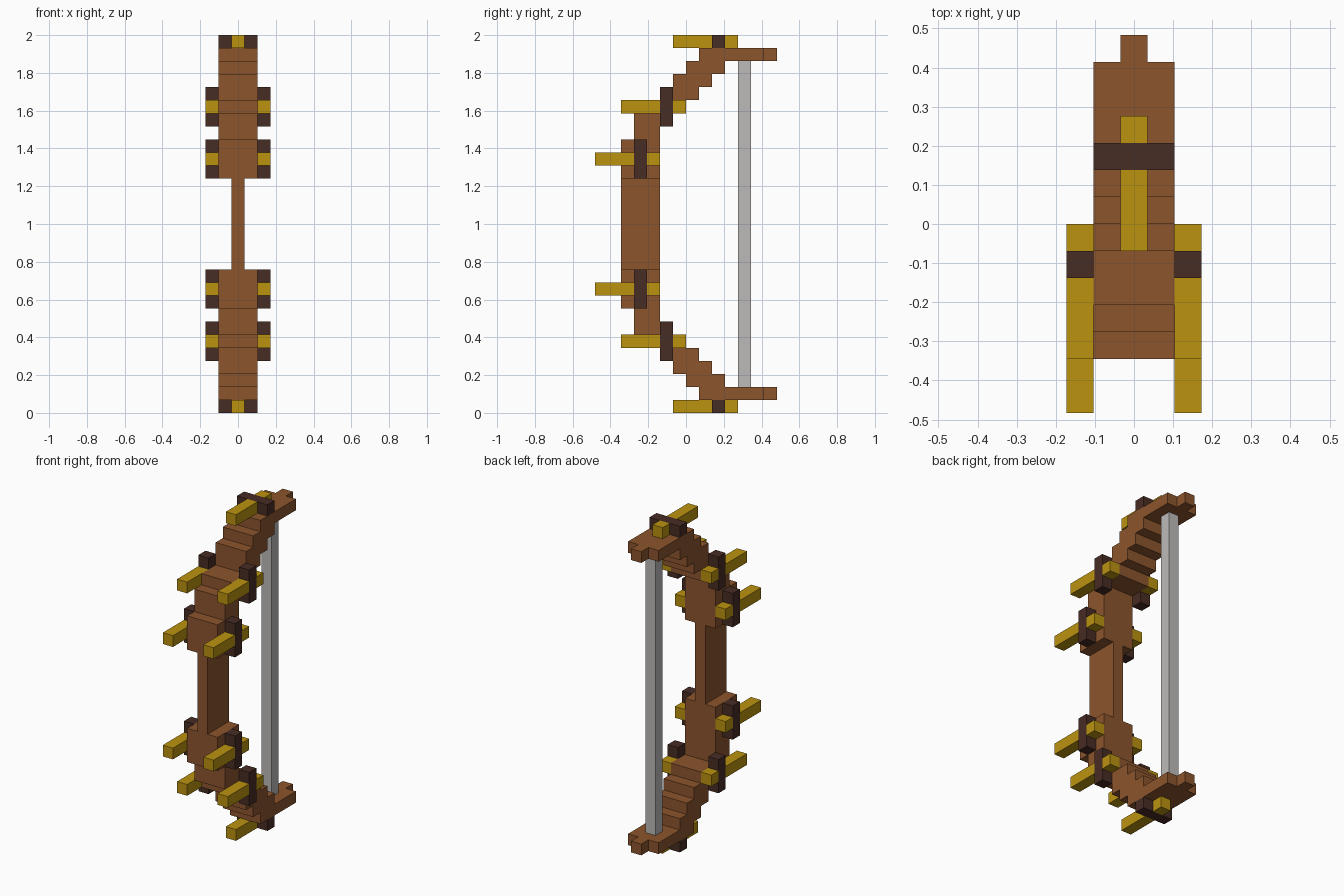
import bpy
import bmesh

cube = bpy.data.objects.get("Cube")
if cube:
    bpy.data.objects.remove(cube)

U = 2 / 29      # one block; all sizes below are in blocks
HEIGHT = 29


def material(name, rgb):
    m = bpy.data.materials.new(name)
    m.use_nodes = True
    m.diffuse_color = (*rgb, 1)
    m.node_tree.nodes["Principled BSDF"].inputs["Base Color"].default_value = (*rgb, 1)
    return m


WOOD = material("brown_wood", (0.265, 0.091, 0.026))
DARK = material("dark_brown", (0.064, 0.025, 0.018))
GOLD = material("gold", (0.50, 0.29, 0.005))
GREY = material("string_grey", (0.51, 0.50, 0.49))


def prism(name, mat, outline, x0, x1, flip=False):
    """Extrude a (y, z) outline from x0 to x1; flip mirrors it top to bottom."""
    bm = bmesh.new()
    verts = [bm.verts.new((x0 * U, y * U, (HEIGHT - z if flip else z) * U))
             for y, z in outline]
    face = bm.faces.new(verts)
    ext = bmesh.ops.extrude_face_region(bm, geom=[face])
    moved = [g for g in ext["geom"] if isinstance(g, bmesh.types.BMVert)]
    bmesh.ops.translate(bm, verts=moved, vec=((x1 - x0) * U, 0, 0))
    bmesh.ops.recalc_face_normals(bm, faces=bm.faces)
    me = bpy.data.meshes.new(name)
    bm.to_mesh(me)
    bm.free()
    me.materials.append(mat)
    ob = bpy.data.objects.new(name, me)
    bpy.context.collection.objects.link(ob)
    return ob


def box(name, mat, x, y, z, flip=False):
    outline = [(y[0], z[0]), (y[1], z[0]), (y[1], z[1]), (y[0], z[1])]
    return prism(name, mat, outline, x[0], x[1], flip)


# Grip and string
box("grip", WOOD, (-0.5, 0.5), (-5, -2), (11, 18))
box("string", GREY, (-0.5, 0.5), (4, 5), (2, 27))

# Stepped limb: (front y, back y, bottom z, top z) of each layer
STEPS = [(-5, -2, 18, 21), (-4, -2, 21, 23), (-3, 0, 23, 24), (-1, 1, 24, 25),
         (-1, 2, 25, 26), (0, 3, 26, 27), (1, 6, 27, 28)]
front = [(s[0], z) for s in STEPS for z in s[2:]]
back = [(s[1], z) for s in STEPS for z in s[2:]]
limb_outline = []
for p in front + back[::-1]:
    # drop points in the middle of a straight run
    if len(limb_outline) > 1 and limb_outline[-1][0] == limb_outline[-2][0] == p[0]:
        limb_outline.pop()
    if not limb_outline or limb_outline[-1] != p:
        limb_outline.append(p)


def spike(name, x, y, z, band_x, band_y, band_z, flip):
    """Gold bar held by a dark band, split where the band crosses it."""
    box(name + "_band", DARK, band_x, band_y, band_z, flip)
    box(name + "_front", GOLD, x, (y[0], band_y[0]), z, flip)
    box(name + "_back", GOLD, x, (band_y[1], y[1]), z, flip)


for half, flip in (("upper", False), ("lower", True)):
    prism(half + "_limb", WOOD, limb_outline, -1.5, 1.5, flip)
    box(half + "_limb_tip", WOOD, (-0.5, 0.5), (6, 7), (27, 28), flip)
    # Spike on the end of the limb
    spike(half + "_end_spike", (-0.5, 0.5), (-1, 4), (28, 29),
          (-1.5, 1.5), (2, 3), (28, 29), flip)
    # Paired spikes on both sides
    for side, x in (("left", (1.5, 2.5)), ("right", (-2.5, -1.5))):
        spike(f"{half}_{side}_inner_spike", x, (-7, -2), (19, 20),
              x, (-4, -3), (18, 21), flip)
        spike(f"{half}_{side}_outer_spike", x, (-5, 0), (23, 24),
              x, (-2, -1), (22, 25), flip)
